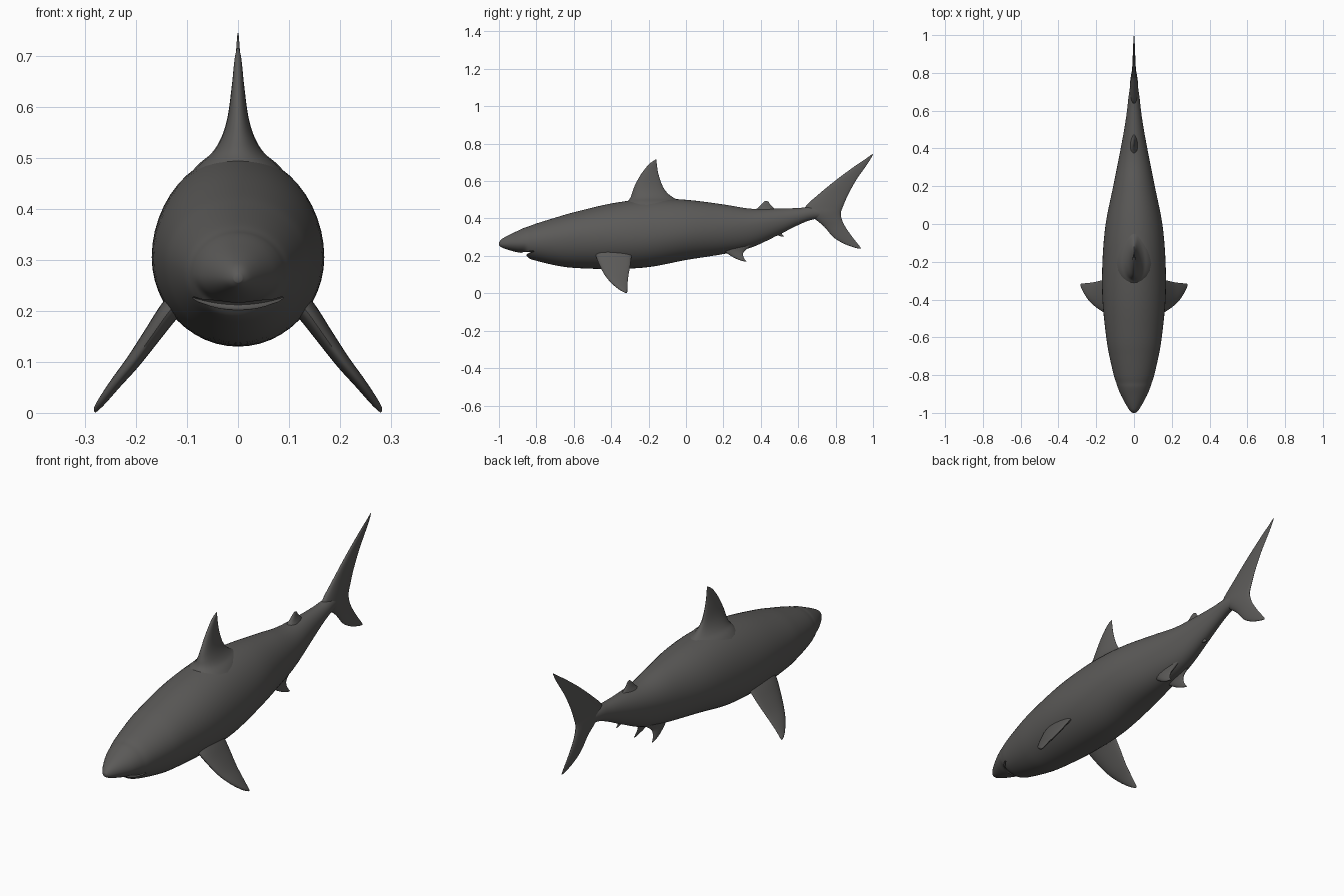
import bpy, bmesh, math
from mathutils import Vector

cube = bpy.data.objects.get("Cube")
if cube:
    bpy.data.objects.remove(cube, do_unlink=True)

# One flat colour for the whole animal
skin = bpy.data.materials.new("dark grey skin")
skin.use_nodes = True
COLOUR = (0.105, 0.102, 0.098, 1)
skin.diffuse_color = COLOUR
bsdf = skin.node_tree.nodes["Principled BSDF"]
bsdf.inputs["Base Color"].default_value = COLOUR
bsdf.inputs["Roughness"].default_value = 0.7


def smooth_rows(rows, steps):
    """Catmull-Rom interpolation through rows of numbers."""
    out = []
    for i in range(len(rows) - 1):
        a, b, c, d = (rows[max(i - 1, 0)], rows[i], rows[i + 1],
                      rows[min(i + 2, len(rows) - 1)])
        for s in range(steps):
            t = s / steps
            out.append([0.5 * (2 * q + (r - p) * t + (2 * p - 5 * q + 4 * r - u) * t * t
                               + (3 * q - p - 3 * r + u) * t ** 3)
                        for p, q, r, u in zip(a, b, c, d)])
    out.append(list(rows[-1]))
    return out


def loft(name, rings):
    """Skin closed rings of points and cap both ends."""
    bm = bmesh.new()
    loops = [[bm.verts.new(p) for p in ring] for ring in rings]
    n = len(loops[0])
    for a, b in zip(loops, loops[1:]):
        for i in range(n):
            j = (i + 1) % n
            bm.faces.new((a[i], a[j], b[j], b[i]))
    bm.faces.new(loops[0])
    bm.faces.new(loops[-1])
    bmesh.ops.recalc_face_normals(bm, faces=bm.faces)
    mesh = bpy.data.meshes.new(name)
    bm.to_mesh(mesh)
    bm.free()
    mesh.materials.append(skin)
    obj = bpy.data.objects.new(name, mesh)
    bpy.context.collection.objects.link(obj)
    return obj


def shade(obj, angle=50):
    bpy.ops.object.select_all(action="DESELECT")
    obj.select_set(True)
    bpy.context.view_layer.objects.active = obj
    bpy.ops.object.shade_smooth_by_angle(angle=math.radians(angle))


def fin(name, rows, normal=(1, 0, 0), side=1):
    """Rows: x, z, leading y, trailing y, half thickness (root to tip)."""
    normal, n, rings = Vector(normal), 24, []
    for x, z, lead, trail, thick in smooth_rows(rows, 6):
        ring = []
        for k in range(n):
            a = 2 * math.pi * k / n
            u = (1 - math.cos(a)) / 2
            w = thick * math.sin(a) * (1.25 - 0.5 * u)      # fuller at the front
            p = Vector((x, lead + (trail - lead) * u, z)) + normal * w
            ring.append((p.x * side, p.y, p.z))
        rings.append(ring)
    shade(loft(name, rings))


# Body: y, top z, widest z, bottom z, half width
BODY = [
    (-1.0, 0.272, 0.264, 0.256, 0.008), (-0.985, 0.290, 0.265, 0.245, 0.024),
    (-0.95, 0.310, 0.268, 0.232, 0.046), (-0.90, 0.334, 0.270, 0.219, 0.072),
    (-0.865, 0.350, 0.272, 0.212, 0.086), (-0.84, 0.358, 0.274, 0.188, 0.094),
    (-0.80, 0.373, 0.278, 0.174, 0.107), (-0.70, 0.404, 0.288, 0.150, 0.130),
    (-0.60, 0.433, 0.297, 0.136, 0.147), (-0.40, 0.480, 0.303, 0.130, 0.167),
    (-0.20, 0.505, 0.310, 0.140, 0.167), (0.0, 0.500, 0.330, 0.178, 0.150),
    (0.20, 0.475, 0.345, 0.210, 0.110), (0.35, 0.452, 0.362, 0.245, 0.080),
    (0.50, 0.453, 0.388, 0.315, 0.052), (0.60, 0.456, 0.412, 0.365, 0.037),
    (0.68, 0.462, 0.428, 0.395, 0.028), (0.80, 0.446, 0.428, 0.408, 0.008)]
rings = []
for y, top, mid, low, half in smooth_rows(BODY, 5):
    ring = []
    for k in range(48):
        a = 2 * math.pi * k / 48
        s = math.sin(a)
        ring.append((half * math.cos(a), y, mid + s * ((top - mid) if s > 0 else (mid - low))))
    rings.append(ring)
body = loft("body", rings)

# Mouth: a thin slit with upturned corners, cut beneath the snout
slit = []
for i in range(25):
    t = -1 + i / 12
    h = 0.002 + 0.008 * math.sqrt(max(0, 1 - t * t))
    cy, cz = -0.855 + 0.055 * t * t, 0.212 + 0.014 * t * t
    slit.append([(0.088 * t, cy + 0.03 * math.cos(b), cz + h * math.sin(b))
                 for b in [2 * math.pi * k / 12 for k in range(12)]])
cutter = loft("mouth_cutter", slit)
cutter.hide_render = True
mod = body.modifiers.new("mouth", "BOOLEAN")
mod.operation, mod.solver, mod.object = "DIFFERENCE", "EXACT", cutter
bpy.context.view_layer.objects.active = body
bpy.ops.object.modifier_apply(modifier=mod.name)
bpy.data.objects.remove(cutter, do_unlink=True)
shade(body)

# Dorsal fins, flared at the root to blend into the back
fin("dorsal_fin", [
    (0, 0.44, -0.36, 0.03, 0.115), (0, 0.485, -0.32, -0.015, 0.078),
    (0, 0.510, -0.298, -0.065, 0.050), (0, 0.54, -0.287, -0.103, 0.032),
    (0, 0.58, -0.272, -0.128, 0.020), (0, 0.64, -0.238, -0.148, 0.012),
    (0, 0.69, -0.198, -0.156, 0.007), (0, 0.712, -0.168, -0.158, 0.003),
    (0, 0.716, -0.162, -0.159, 0.001)])
fin("second_dorsal_fin", [
    (0, 0.43, 0.35, 0.49, 0.028), (0, 0.458, 0.385, 0.468, 0.014),
    (0, 0.475, 0.402, 0.450, 0.008), (0, 0.488, 0.415, 0.442, 0.004),
    (0, 0.494, 0.423, 0.432, 0.001)])

# Tail fin, from the upper tip to the lower tip
fin("tail_fin", [
    (0, 0.745, 0.997, 1.0, 0.001), (0, 0.72, 0.962, 0.988, 0.003),
    (0, 0.68, 0.903, 0.962, 0.005), (0, 0.61, 0.808, 0.913, 0.008),
    (0, 0.53, 0.710, 0.868, 0.012), (0, 0.465, 0.640, 0.840, 0.019),
    (0, 0.43, 0.645, 0.828, 0.022), (0, 0.395, 0.692, 0.833, 0.018),
    (0, 0.355, 0.740, 0.852, 0.012), (0, 0.30, 0.788, 0.890, 0.008),
    (0, 0.265, 0.845, 0.918, 0.005), (0, 0.245, 0.900, 0.933, 0.003),
    (0, 0.239, 0.925, 0.935, 0.001)])

# Anal fin
fin("anal_fin", [
    (0, 0.35, 0.42, 0.54, 0.022), (0, 0.330, 0.455, 0.512, 0.011),
    (0, 0.315, 0.478, 0.514, 0.006), (0, 0.305, 0.505, 0.524, 0.002)])

# Paired pectoral and pelvic fins
for side, label in ((1, "left"), (-1, "right")):
    fin(label + "_pectoral_fin", [
        (0.105, 0.235, -0.485, -0.285, 0.022), (0.138, 0.195, -0.480, -0.292, 0.020),
        (0.170, 0.150, -0.462, -0.298, 0.017), (0.206, 0.100, -0.436, -0.307, 0.014),
        (0.240, 0.058, -0.402, -0.312, 0.011), (0.266, 0.024, -0.362, -0.314, 0.008),
        (0.278, 0.008, -0.335, -0.314, 0.005), (0.281, 0.002, -0.322, -0.316, 0.002)],
        (0.79, 0, 0.61), side)
    fin(label + "_pelvic_fin", [
        (0.030, 0.26, 0.17, 0.36, 0.022), (0.036, 0.225, 0.205, 0.312, 0.014),
        (0.041, 0.200, 0.240, 0.306, 0.009), (0.045, 0.182, 0.275, 0.314, 0.005),
        (0.047, 0.170, 0.312, 0.324, 0.002)], (0.96, 0, 0.28), side)
